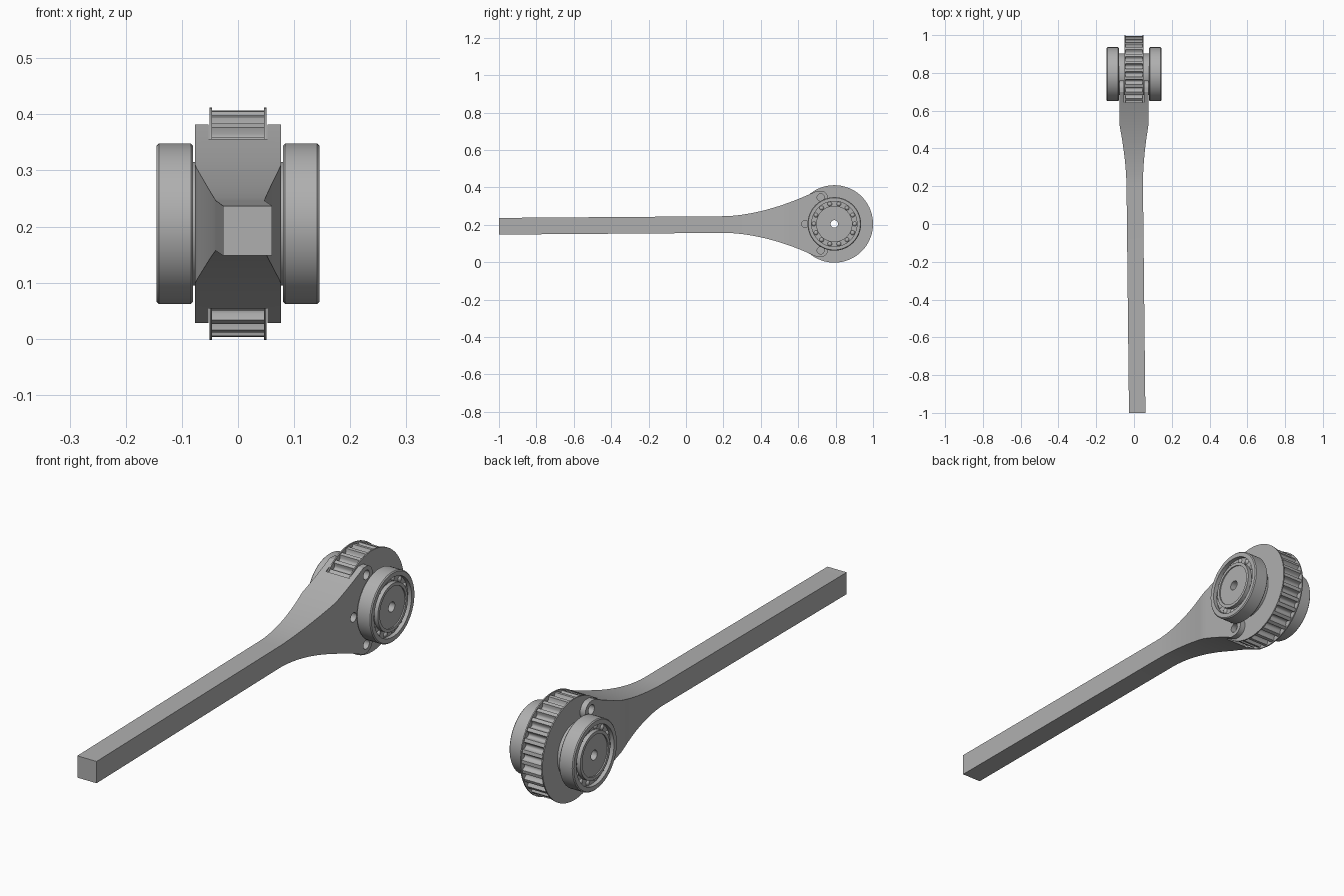
import bpy, bmesh
from math import sin, cos, pi, radians
from mathutils import Matrix, Vector

cube = bpy.data.objects.get("Cube")
if cube:
    bpy.data.objects.remove(cube)

# One grey for everything
grey = bpy.data.materials.new("plain_grey")
grey.use_nodes = True
COLOUR = (0.43, 0.43, 0.43, 1)
grey.diffuse_color = COLOUR
grey.node_tree.nodes["Principled BSDF"].inputs["Base Color"].default_value = COLOUR

AXLE = Vector((0, 0.793, 0.205))


def finish(name, bm):
    bmesh.ops.recalc_face_normals(bm, faces=bm.faces)
    mesh = bpy.data.meshes.new(name)
    bm.to_mesh(mesh)
    bm.free()
    mesh.materials.append(grey)
    obj = bpy.data.objects.new(name, mesh)
    bpy.context.collection.objects.link(obj)
    return obj


def activate(obj):
    bpy.ops.object.select_all(action='DESELECT')
    obj.select_set(True)
    bpy.context.view_layer.objects.active = obj


def smooth(obj, angle=30):
    activate(obj)
    bpy.ops.object.shade_smooth_by_angle(angle=radians(angle))


def revolve(name, profile, steps=72, radius_at=None):
    """Closed (x, r) profile spun about the axle; radius_at varies the outer radius by angle."""
    bm = bmesh.new()
    rings = []
    for i in range(steps):
        a = 2 * pi * i / steps
        ring = []
        for x, r in profile:
            r = radius_at(a) if r is None else r
            ring.append(bm.verts.new(AXLE + Vector((x, r * cos(a), r * sin(a)))))
        rings.append(ring)
    n = len(profile)
    for i in range(steps):
        p, q = rings[i], rings[(i + 1) % steps]
        for j in range(n):
            k = (j + 1) % n
            bm.faces.new((p[j], p[k], q[k], q[j]))
    obj = finish(name, bm)
    smooth(obj)
    return obj


def tube(name, x0, x1, inner, outer):
    return revolve(name, [(x0, inner), (x0, outer), (x1, outer), (x1, inner)])


def rod(name, dy, dz, radius, width, steps=48):
    """Solid cylinder parallel to the axle, placed relative to it."""
    bm = bmesh.new()
    bmesh.ops.create_cone(bm, cap_ends=True, segments=steps, radius1=radius, radius2=radius,
                          depth=width, matrix=Matrix.Translation(AXLE + Vector((0, dy, dz)))
                          @ Matrix.Rotation(pi / 2, 4, 'Y'))
    return finish(name, bm)


def combine(obj, tool, operation):
    mod = obj.modifiers.new("combine", 'BOOLEAN')
    mod.operation, mod.object, mod.solver = operation, tool, 'EXACT'
    activate(obj)
    bpy.ops.object.modifier_apply(modifier=mod.name)
    bpy.data.objects.remove(tool)


def lerp_clamped(y, y0, y1, a, b):
    t = min(max((y - y0) / (y1 - y0), 0), 1)
    return a + (b - a) * t


# Arm: square bar flaring into a deep forked head
bm = bmesh.new()
previous = None
stations = [-1, 0.2] + [0.2 + 0.5 * i / 20 for i in range(1, 21)] + [0.72]
for y in stations:
    flare = lerp_clamped(y, 0.2, 0.7, 0, 1) ** 1.8
    half_z = 0.0445 + 0.1325 * flare
    half_x = min(0.0765, 0.0435 + 0.073 * flare)
    cx = lerp_clamped(y, -1, 0.2, 0.017, 0.004) - lerp_clamped(y, 0.2, 0.52, 0, 0.004)
    cz = lerp_clamped(y, -1, 0.2, 0.1925, 0.2015) + lerp_clamped(y, 0.2, 0.6, 0, 0.0035)
    ring = [bm.verts.new((cx + sx * half_x, y, cz + sz * half_z))
            for sx, sz in ((-1, -1), (1, -1), (1, 1), (-1, 1))]
    if previous:
        for j in range(4):
            k = (j + 1) % 4
            bm.faces.new((previous[j], previous[k], ring[k], ring[j]))
    else:
        bm.faces.new(ring)
    previous = ring
bm.faces.new(previous)
arm = finish("forked_arm", bm)

# Rounded fork lobes, wheel slot, axle clearance and pin holes
for side in (-1, 1):
    combine(arm, rod("lobe", -0.073, side * 0.137, 0.04, 0.153), 'UNION')
combine(arm, rod("slot_cutter", 0, 0, 0.213, 0.106, 96), 'DIFFERENCE')
combine(arm, rod("clearance_cutter", 0, 0, 0.125, 0.3, 72), 'DIFFERENCE')
for dy, dz in ((-0.073, 0.142), (-0.156, 0), (-0.073, -0.142)):
    combine(arm, rod("hole_cutter", dy, dz, 0.019, 0.3, 32), 'DIFFERENCE')
smooth(arm, 20)

# Toothed wheel with round-bottomed grooves
TEETH = 30


def tooth_radius(a):
    phase = (a * TEETH / (2 * pi)) % 1
    dip = max(0, 1 - ((phase - 0.5) / 0.32) ** 2)
    return 0.202 - 0.018 * dip ** 0.5


revolve("toothed_wheel", [(-0.047, 0.02), (-0.047, None), (0.047, None), (0.047, 0.02)],
        TEETH * 12, tooth_radius)

# Axle hub between the bearings
tube("axle_hub", -0.082, 0.082, 0.02, 0.11)

for side, word in ((-1, "right"), (1, "left")):
    # Thin wheel flange
    tube(word + "_flange", side * 0.046, side * 0.051, 0.02, 0.207)
    # Bearing races, with eased outer edges
    e = 0.004
    revolve(word + "_outer_race", [(side * x, r) for x, r in (
        (0.08, 0.121), (0.08, 0.143 - e), (0.08 + e, 0.143),
        (0.145 - e, 0.143), (0.145, 0.143 - e), (0.145, 0.121))])
    tube(word + "_inner_race", side * 0.08, side * 0.145, 0.084, 0.097)
    tube(word + "_ball_cage", side * 0.09, side * 0.128, 0.096, 0.122)
    # Axle end sitting just inside the inner race
    tube(word + "_axle_end", side * 0.08, side * 0.14, 0.02, 0.085)
    # Bearing balls showing through the cage
    bm = bmesh.new()
    for i in range(14):
        a = 2 * pi * i / 14
        spot = AXLE + Vector((side * 0.122, 0.109 * cos(a), 0.109 * sin(a)))
        bmesh.ops.create_uvsphere(bm, u_segments=16, v_segments=10, radius=0.0135,
                                  matrix=Matrix.Translation(spot))
    smooth(finish(word + "_balls", bm), 60)
